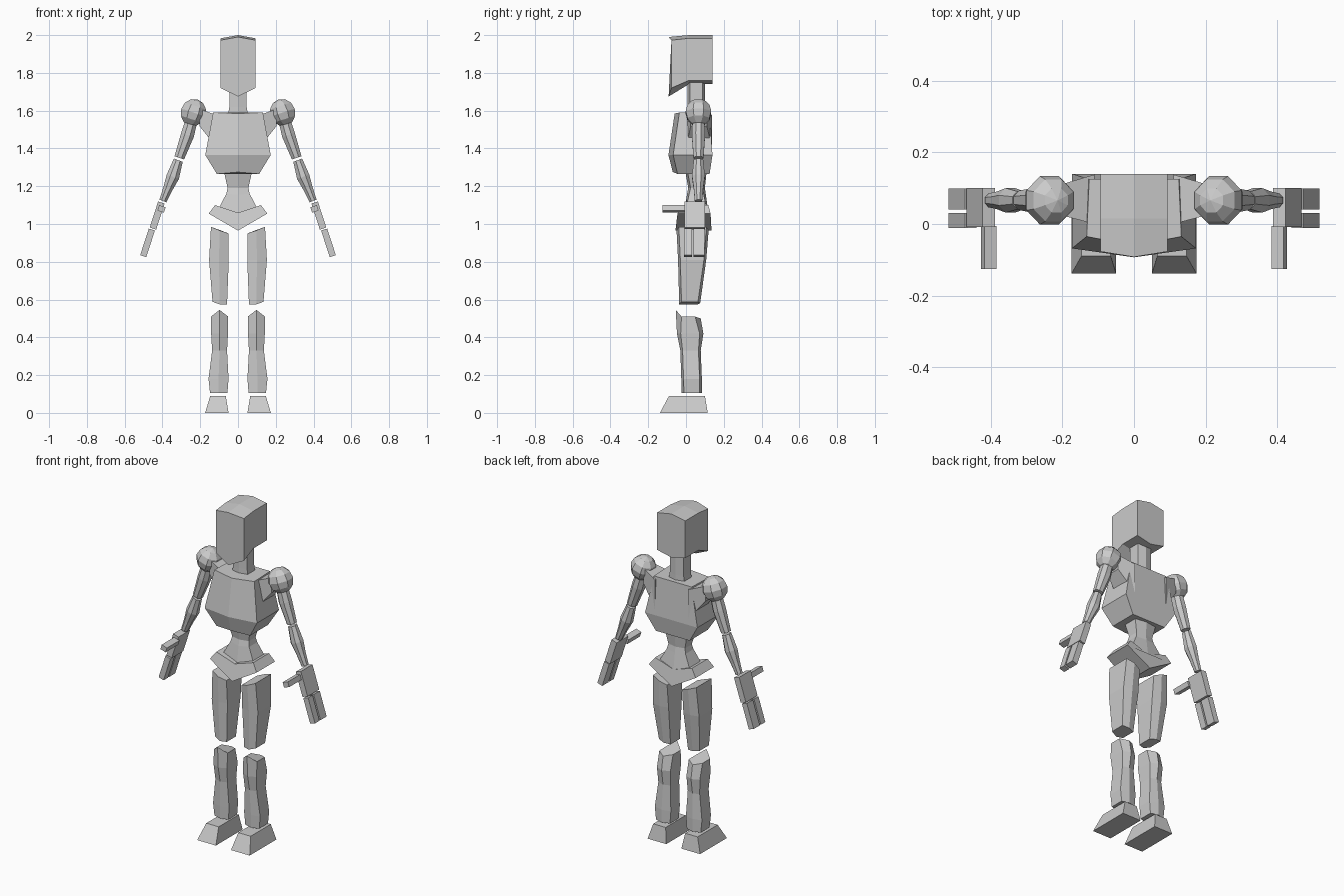
import bpy, bmesh, math
from mathutils import Vector, Matrix

if "Cube" in bpy.data.objects:
    bpy.data.objects.remove(bpy.data.objects["Cube"])


def finish(name, bm, mirror=False):
    bmesh.ops.recalc_face_normals(bm, faces=bm.faces)
    me = bpy.data.meshes.new(name)
    bm.to_mesh(me)
    bm.free()
    ob = bpy.data.objects.new(name, me)
    bpy.context.collection.objects.link(ob)
    if mirror:
        ob.modifiers.new("mirror", 'MIRROR')
    return ob


def loft(name, rings, mirror=False):
    """Skin a list of equal-length point rings and cap both ends."""
    bm = bmesh.new()
    vs = [[bm.verts.new(p) for p in r] for r in rings]
    n = len(vs[0])
    for a, b in zip(vs, vs[1:]):
        for i in range(n):
            j = (i + 1) % n
            bm.faces.new((a[i], a[j], b[j], b[i]))
    bm.faces.new(vs[0])
    bm.faces.new(vs[-1])
    return finish(name, bm, mirror)


def sym(half):
    """Close a half outline (first and last points on x = 0)."""
    return half + [(-x, y, z) for x, y, z in half[-2:0:-1]]


def hexring(x0, x1, yf, yb, zs, point=0.012):
    """Six-sided ring with slightly pointed front and back; zs = front, sides, back."""
    xc, (zf, zo, zi, zb) = (x0 + x1) / 2, zs
    return [(xc, yf, zf), (x1, yf + point, zo), (x1, yb - point, zo),
            (xc, yb, zb), (x0, yb - point, zi), (x0, yf + point, zi)]


def tube(name, stations, y=0.066, n=8):
    """Faceted limb in the xz plane; stations = (x, z, radius)."""
    d = Vector((stations[-1][0] - stations[0][0], 0, stations[-1][1] - stations[0][1])).normalized()
    u, v = Vector((-d.z, 0, d.x)), Vector((0, 1, 0))
    rings = []
    for x, z, r in stations:
        rings.append([Vector((x, y, z)) + r * (u * math.cos(a) + v * math.sin(a))
                      for a in (2 * math.pi * (i + 0.5) / n for i in range(n))])
    return loft(name, rings, True)


def box(name, center, size, tilt):
    """Box tilted about y, mirrored to the other side."""
    bm = bmesh.new()
    m = Matrix.Translation(center) @ Matrix.Rotation(tilt, 4, 'Y') @ Matrix.Diagonal((*size, 1))
    bmesh.ops.create_cube(bm, size=1, matrix=m)
    return finish(name, bm, True)


# Head and neck
loft("head", [sym([(0, yc, t), (0.093, ys, t - 0.017), (0.093, ys, bs), (0, yc, bc)])
              for yc, ys, t, bs, bc in [(-0.092, -0.077, 1.99, 1.72, 1.675),
                                        (0.015, 0.015, 2.0, 1.76, 1.74),
                                        (0.14, 0.14, 2.0, 1.76, 1.74)]])
loft("neck", [hexring(-w, w, 0.008, 0.1, (z,) * 4)
              for w, z in [(0.055, 1.56), (0.046, 1.62), (0.046, 1.77)]])

# Chest: pointed front, flat back
loft("chest", [sym([(0, yf, zc), (w, yf + 0.025, z), (wb, yb, z), (0, yb, z)])
               for w, wb, yf, yb, z, zc in [(0.132, 0.125, -0.06, 0.125, 1.59, 1.585),
                                            (0.173, 0.173, -0.093, 0.14, 1.365, 1.365),
                                            (0.112, 0.112, -0.07, 0.125, 1.265, 1.275)]])

# Shoulder connectors
loft("collar", [[(x, yf, t), (x, yb, t), (x, yb, b), (x, yf, b)]
                for x, yf, yb, t, b in [(0.11, 0.0, 0.138, 1.575, 1.4),
                                        (0.205, 0.025, 0.11, 1.61, 1.52)]], True)

# Waist
loft("waist", [hexring(-w, w, yf, yb, (zc, z, z, zc))
               for w, yf, yb, z, zc in [(0.076, -0.005, 0.11, 1.285, 1.285),
                                        (0.055, 0.012, 0.1, 1.19, 1.19),
                                        (0.062, 0.005, 0.105, 1.16, 1.155),
                                        (0.098, -0.01, 0.12, 1.09, 1.05)]])

# Hip wedge
loft("pelvis", [sym([(0, s[0], 1.06), (0.122, s[0], 1.1), (0.155, s[1], 1.055), (0, s[2], 0.965)])
                for s in [(-0.03, -0.045, -0.056), (0.118, 0.13, 0.135)]])

# Legs
loft("thigh", [hexring(0.05, 0.143, -0.05, 0.12, (0.965, 0.985, 0.95, 0.968)),
               hexring(0.049, 0.153, -0.042, 0.107, (0.81,) * 4),
               hexring(0.058, 0.135, -0.036, 0.075, (0.575, 0.588, 0.575, 0.58))], True)
loft("shin", [hexring(0.052, 0.143, -0.054, 0.078, (0.545, 0.51, 0.51, 0.5), 0.03),
              hexring(0.053, 0.142, -0.048, 0.092, (0.42,) * 4, 0.02),
              hexring(0.058, 0.137, -0.03, 0.078, (0.33,) * 4),
              hexring(0.05, 0.156, -0.025, 0.084, (0.18,) * 4),
              hexring(0.056, 0.148, -0.023, 0.084, (0.105,) * 4)], True)
loft("foot", [[(x0, yf, z), (x1, yf, z), (x1, yb, z), (x0, yb, z)]
              for x0, x1, yf, yb, z in [(0.05, 0.174, -0.138, 0.115, 0),
                                        (0.065, 0.147, -0.09, 0.1, 0.09)]], True)

# Arms
tilt = math.radians(-18)
bm = bmesh.new()
bmesh.ops.create_uvsphere(bm, u_segments=8, v_segments=6, radius=0.073,
                          matrix=Matrix.Translation((0.236, 0.066, 1.59))
                          @ Matrix.Rotation(tilt, 4, 'Y') @ Matrix.Rotation(math.pi / 8, 4, 'Z'))
finish("shoulder_ball", bm, True)
tube("upper_arm", [(0.245, 1.55, 0.034), (0.268, 1.47, 0.038), (0.311, 1.35, 0.029)])
tube("forearm", [(0.316, 1.338, 0.027), (0.345, 1.25, 0.037), (0.372, 1.185, 0.027), (0.398, 1.122, 0.021)])

# Hands
box("palm", (0.428, 0.046, 1.045), (0.036, 0.11, 0.145), tilt)
box("front_finger", (0.479, 0.01, 0.9), (0.034, 0.042, 0.148), tilt)
box("back_finger", (0.479, 0.07, 0.9), (0.034, 0.058, 0.148), tilt)
box("thumb", (0.405, -0.065, 1.08), (0.036, 0.12, 0.03), tilt)
